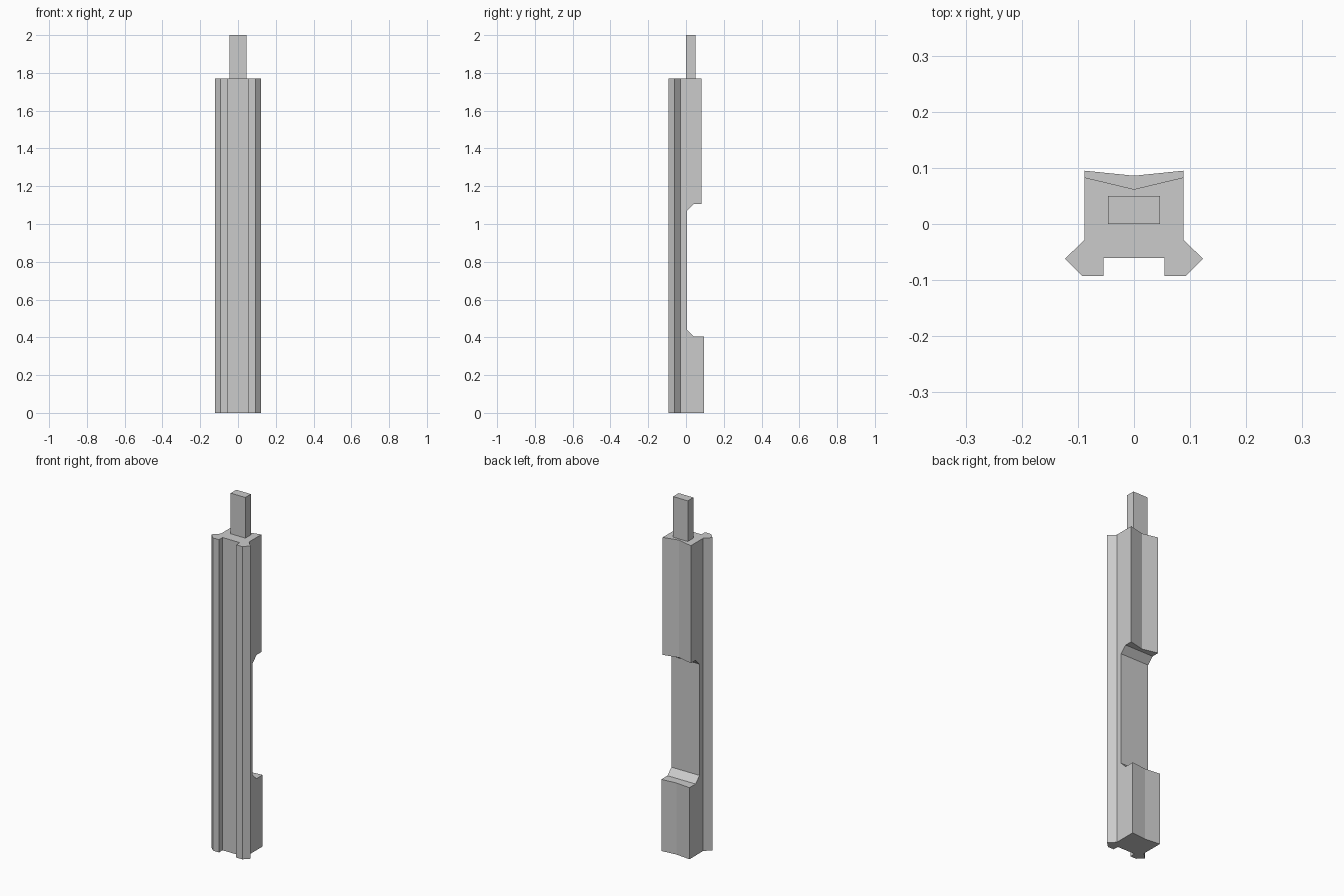
import bpy, bmesh
from mathutils import Vector

if "Cube" in bpy.data.objects:
    bpy.data.objects.remove(bpy.data.objects["Cube"])


def prism(name, points, axis, start, end):
    """Extrude a flat profile: axis 'Z' uses (x, y) points, axis 'X' uses (y, z) points."""
    def place(p, t):
        return (p[0], p[1], t) if axis == 'Z' else (t, p[0], p[1])
    bm = bmesh.new()
    face = bm.faces.new([bm.verts.new(place(p, start)) for p in points])
    out = bmesh.ops.extrude_face_region(bm, geom=[face])
    offset = Vector(place((0, 0), end - start))
    bmesh.ops.translate(bm, vec=offset,
                        verts=[v for v in out['geom'] if isinstance(v, bmesh.types.BMVert)])
    bmesh.ops.recalc_face_normals(bm, faces=bm.faces)
    mesh = bpy.data.meshes.new(name)
    bm.to_mesh(mesh)
    bm.free()
    obj = bpy.data.objects.new(name, mesh)
    bpy.context.collection.objects.link(obj)
    return obj


def cut(target, cutter):
    """Subtract the cutter, then discard it."""
    cutter.hide_render = True
    mod = target.modifiers.new("cut", 'BOOLEAN')
    mod.operation = 'DIFFERENCE'
    mod.solver = 'EXACT'
    mod.object = cutter
    bpy.context.view_layer.objects.active = target
    bpy.ops.object.modifier_apply(modifier=mod.name)
    bpy.data.objects.remove(cutter)


# Post body: half profile mirrored, flanged front with channel, shallow V back
half = [(0.054, -0.061), (0.054, -0.093), (0.092, -0.093), (0.123, -0.062),
        (0.088, -0.028), (0.088, 0.095)]
profile = half + [(0, 0.086)] + [(-x, y) for x, y in reversed(half)]
body = prism("post_body", profile, 'Z', 0, 1.77)

# Upper part has a thinner back with a deeper V
cut(body, prism("upper_back_cutter",
                [(-0.11, 0.0883), (0, 0.062), (0.11, 0.0883), (0.11, 0.2), (-0.11, 0.2)],
                'Z', 0.75, 1.9))

# Long notch in the back with chamfered ends
cut(body, prism("notch_cutter",
                [(0.2, 0.405), (0.04, 0.405), (0.005, 0.44),
                 (0.005, 1.07), (0.04, 1.105), (0.2, 1.105)],
                'X', -0.2, 0.2))

# Tenon on top
prism("top_tenon", [(-0.046, 0), (0.046, 0), (0.046, 0.05), (-0.046, 0.05)], 'Z', 1.75, 2.0)
